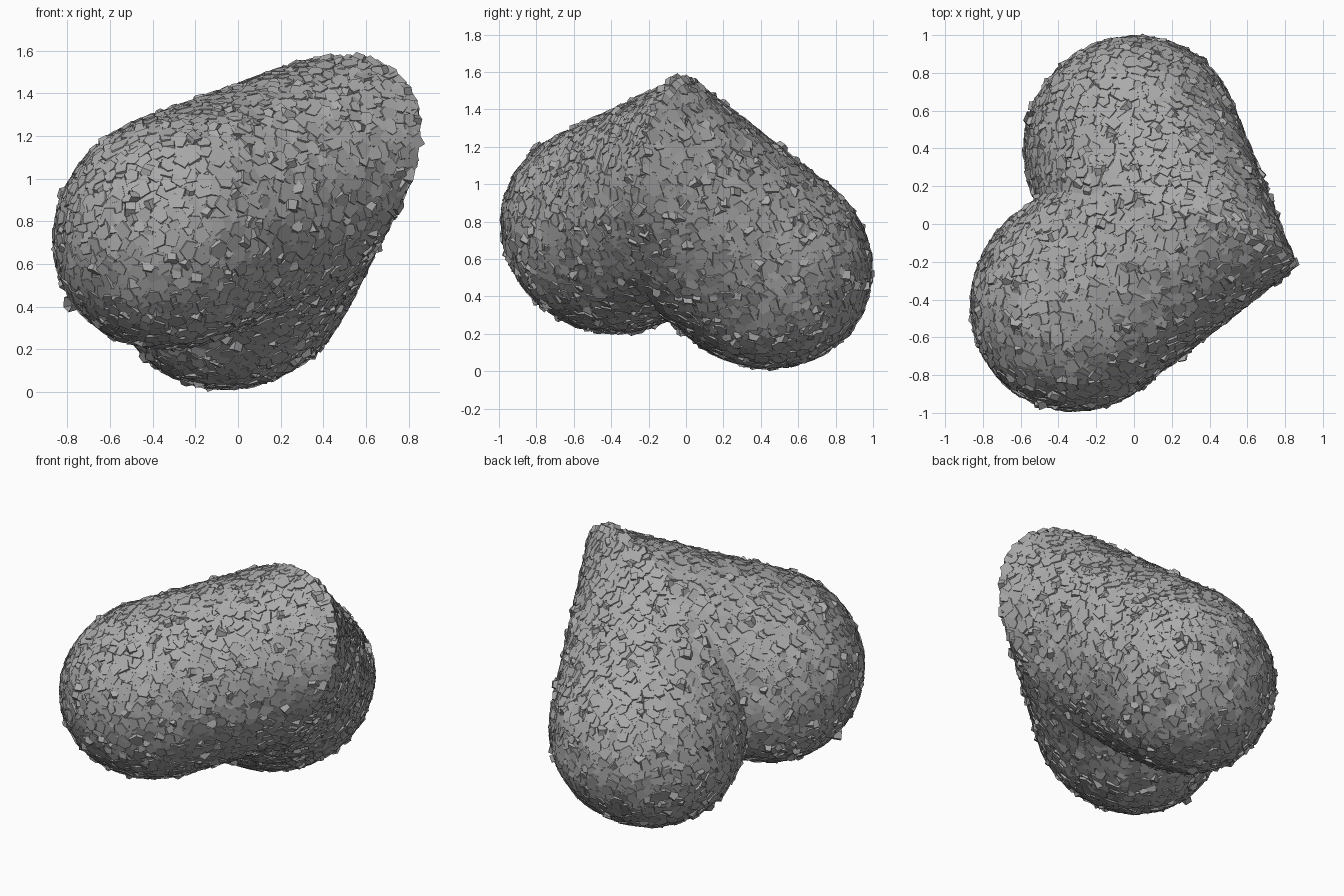
import bpy, bmesh, math, random
from mathutils import Vector, Quaternion, Matrix

random.seed(7)
if "Cube" in bpy.data.objects:
    bpy.data.objects.remove(bpy.data.objects["Cube"])

stone = bpy.data.materials.new("grey stone")
stone.use_nodes = True
colour = (0.4, 0.4, 0.4, 1)
stone.diffuse_color = colour
stone.node_tree.nodes["Principled BSDF"].inputs["Base Color"].default_value = colour

RADIUS = 0.585                                # lobe radius in the heart's plane
FLAT = 0.9                                    # lobe thickness against its width
REACH = 1.35                                  # lobe length before the mitre cut
CHIPS = 2200                                  # chips per lobe before the cut
MITRE = Vector((0.17, -0.047, 0.93))          # where both lobe axes meet
LOBES = (Vector((-0.293, -0.407, 0.76)), Vector((-0.012, 0.413, 0.572)))


def add_object(name, bm):
    mesh = bpy.data.meshes.new(name)
    bm.to_mesh(mesh)
    bm.free()
    mesh.materials.append(stone)
    ob = bpy.data.objects.new(name, mesh)
    bpy.context.collection.objects.link(ob)
    return ob


def add_chip(bm, point, normal):
    """One angular stone: a tapered irregular prism sunk into the surface."""
    loose = random.random() < 0.2
    wobble = 0.4 if loose else 0.08
    up = (normal + Vector([random.gauss(0, wobble) for _ in range(3)])).normalized()
    turn = up.to_track_quat("Z", "Y") @ Quaternion((0, 0, 1), random.uniform(0, math.tau))
    sides = random.choice((4, 5, 5, 6, 6))
    size = random.uniform(0.026, 0.038) if loose else random.uniform(0.036, 0.050)
    lift = random.uniform(0.001, 0.008)
    angles = [(k + random.uniform(-0.28, 0.28)) * math.tau / sides for k in range(sides)]
    rings = []
    for scale, height in ((1.2, -0.04), (1.0, lift)):
        rings.append([bm.verts.new(point + turn @ Vector(
            (size * scale * math.cos(a), size * scale * math.sin(a), height)))
            for a in angles])
    low, top = rings
    bm.faces.new(top)
    for k in range(sides):
        j = (k + 1) % sides
        bm.faces.new((low[k], low[j], top[j], top[k]))


chips = bmesh.new()
across = (LOBES[1] - LOBES[0]).normalized()
thick = (MITRE - LOBES[0]).cross(across).normalized()
for name, centre, side in (("front_lobe", LOBES[0], -across), ("back_lobe", LOBES[1], across)):
    # Lobe frame: x through the heart's thickness, z along the lobe
    axis = (MITRE - centre).normalized()
    aim = Matrix((thick, axis.cross(thick), axis)).transposed()

    # Round-ended oval bar, cut on the shared mitre plane
    bm = bmesh.new()
    bmesh.ops.create_uvsphere(bm, u_segments=48, v_segments=24, radius=RADIUS)
    bmesh.ops.delete(bm, geom=[v for v in bm.verts if v.co.z > 0.001], context="VERTS")
    rim = [e for e in bm.edges if e.is_boundary]
    grown = bmesh.ops.extrude_edge_only(bm, edges=rim)["geom"]
    for v in grown:
        if isinstance(v, bmesh.types.BMVert):
            v.co.z = REACH
    for v in bm.verts:
        v.co = centre + aim @ Vector((v.co.x * FLAT, v.co.y, v.co.z))
    bmesh.ops.bisect_plane(bm, geom=bm.verts[:] + bm.edges[:] + bm.faces[:],
                           plane_co=MITRE, plane_no=side, clear_inner=True)
    bmesh.ops.recalc_face_normals(bm, faces=bm.faces[:])
    add_object(name, bm)

    # Chips spread evenly along a golden-angle spiral over the lobe
    for i in range(CHIPS):
        h = -RADIUS + (RADIUS + REACH) * (i + random.random()) / CHIPS
        turn = i * math.pi * (3 - math.sqrt(5)) + random.uniform(-0.03, 0.03)
        dip = min(h, 0)
        ring = math.sqrt(RADIUS ** 2 - dip ** 2)
        x, y = ring * math.cos(turn), ring * math.sin(turn)
        point = centre + aim @ Vector((x * FLAT, y, h))
        if (point - MITRE).dot(side) > 0.008:
            add_chip(chips, point, (aim @ Vector((x / FLAT, y, dip))).normalized())

add_object("stone_chips", chips)
